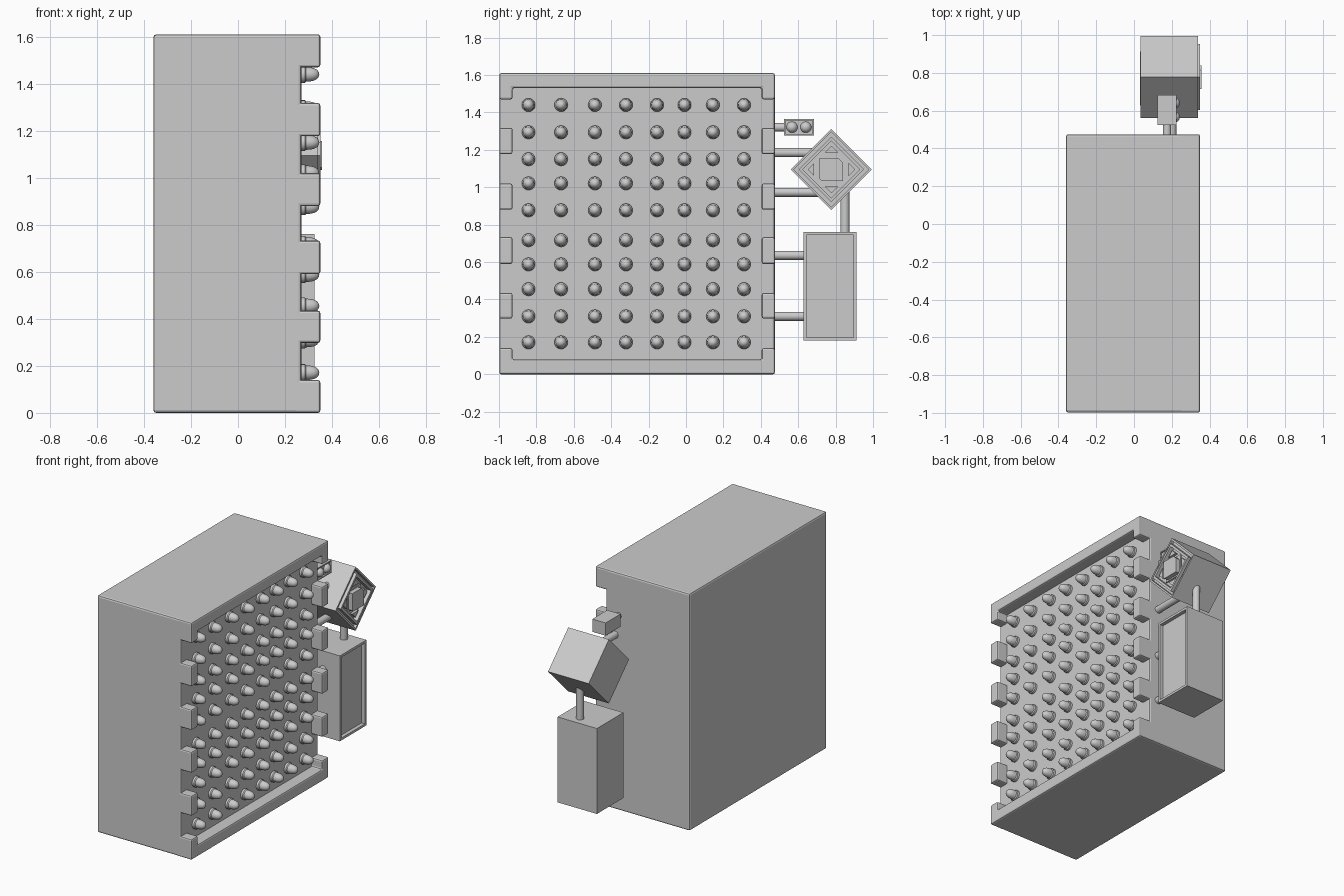
import bpy, bmesh
from math import pi, cos, sin
from mathutils import Matrix, Vector

if "Cube" in bpy.data.objects:
    bpy.data.objects.remove(bpy.data.objects["Cube"])


def finish(name, bm, bevel=0, smooth=False):
    bmesh.ops.recalc_face_normals(bm, faces=bm.faces)
    me = bpy.data.meshes.new(name)
    bm.to_mesh(me)
    bm.free()
    ob = bpy.data.objects.new(name, me)
    bpy.context.collection.objects.link(ob)
    if bevel:
        m = ob.modifiers.new("bevel", 'BEVEL')
        m.width = bevel
        m.segments = 2
        m.limit_method = 'ANGLE'
    if smooth:
        bpy.ops.object.select_all(action='DESELECT')
        ob.select_set(True)
        bpy.context.view_layer.objects.active = ob
        bpy.ops.object.shade_smooth_by_angle()
    return ob


def prism(name, pts, x0, x1, bevel=0):
    """Extrude a (y, z) outline along x."""
    bm = bmesh.new()
    f = bm.faces.new([bm.verts.new((x0, y, z)) for y, z in pts])
    ext = bmesh.ops.extrude_face_region(bm, geom=[f])['geom']
    bmesh.ops.translate(bm, vec=(x1 - x0, 0, 0),
                        verts=[v for v in ext if isinstance(v, bmesh.types.BMVert)])
    return finish(name, bm, bevel)


def box(name, x, y, z, bevel=0):
    return prism(name, [(y[0], z[0]), (y[1], z[0]), (y[1], z[1]), (y[0], z[1])], *x, bevel)


def panel_box(name, loc, size, steps, turn=0):
    """Box whose +x face is stepped by (inset, push) pairs."""
    bm = bmesh.new()
    bmesh.ops.create_cube(bm, size=1, matrix=Matrix.Diagonal((*size, 1)))
    face = max(bm.faces, key=lambda f: f.calc_center_median().x)
    for inset, push in steps:
        if inset:
            bmesh.ops.inset_region(bm, faces=[face], thickness=inset, use_even_offset=True)
        if push:
            new = bmesh.ops.extrude_discrete_faces(bm, faces=[face])['faces']
            face = new[0]
            bmesh.ops.translate(bm, vec=(push, 0, 0), verts=face.verts[:])
    bm.transform(Matrix.Translation(loc) @ Matrix.Rotation(turn, 4, 'X'))
    return finish(name, bm)


def rod(name, a, b, r=0.024):
    a, b = Vector(a), Vector(b)
    bm = bmesh.new()
    rot = (b - a).to_track_quat('Z', 'Y').to_matrix().to_4x4()
    bmesh.ops.create_cone(bm, cap_ends=True, segments=20, radius1=r, radius2=r,
                          depth=(b - a).length,
                          matrix=Matrix.Translation((a + b) / 2) @ rot)
    return finish(name, bm, smooth=True)


def stud(name, profile, loc, seg=20):
    """Lathe (radius, height) about the x axis."""
    bm = bmesh.new()
    vs = [bm.verts.new((h, r, 0)) for r, h in profile]
    es = [bm.edges.new(p) for p in zip(vs, vs[1:])]
    bmesh.ops.spin(bm, geom=vs + es, cent=(0, 0, 0), axis=(1, 0, 0), angle=2 * pi, steps=seg)
    bmesh.ops.remove_doubles(bm, verts=bm.verts, dist=1e-5)
    ob = finish(name, bm, smooth=True)
    ob.location = loc
    return ob


# main body slab
Y0, Y1, TOP = -0.998, 0.475, 1.61
box("main_body", (-0.36, 0.27), (Y0, Y1), (0, TOP), 0.012)

# top and bottom rim bars with turned-in corners
a, b = Y0 + 0.07, Y1 - 0.07
rim = [(Y0, 0), (Y1, 0), (Y1, 0.14), (b, 0.14), (b, 0.08), (a, 0.08), (a, 0.14), (Y0, 0.14)]
prism("bottom_rim", rim, 0.24, 0.35, 0.01)
prism("top_rim", [(y, TOP - z) for y, z in rim], 0.24, 0.35, 0.01)

# teeth along both vertical edges
for z0, z1 in ((1.177, 1.318), (0.88, 1.02), (0.59, 0.733), (0.298, 0.435)):
    box("front_tooth", (0.24, 0.35), (Y0, a), (z0, z1), 0.01)
    box("back_tooth", (0.24, 0.35), (b, Y1), (z0, z1), 0.01)

# grid of domed studs
dome = [(0.036, -0.01), (0.036, 0.014), (0.031, 0.02), (0.030, 0.036), (0.027, 0.052),
        (0.020, 0.066), (0.011, 0.073), (0, 0.076)]
first = None
for y in (-0.842, -0.668, -0.487, -0.321, -0.155, -0.008, 0.144, 0.31):
    for z in (1.44, 1.294, 1.15, 1.021, 0.877, 0.717, 0.588, 0.455, 0.31, 0.171):
        if first is None:
            first = stud("stud", dome, (0.27, y, z))
        else:
            ob = bpy.data.objects.new("stud", first.data)
            ob.location = (0.27, y, z)
            bpy.context.collection.objects.link(ob)

# connecting rods
for z, y in ((1.185, 0.68), (0.973, 0.72), (0.636, 0.65), (0.31, 0.65)):
    rod("side_rod", (0.2, 0.45, z), (0.2, y, z))
rod("small_rod", (0.175, 0.45, 1.321), (0.175, 0.55, 1.321), 0.022)
rod("upright_rod", (0.2, 0.85, 0.74), (0.2, 0.85, 1.06))

# small box with two domes
panel_box("small_box", (0.175, 0.604, 1.321), (0.1, 0.16, 0.086), [(0.008, 0), (0, -0.01)])
for y in (0.567, 0.641):
    stud("small_box_dome", [(0.03 * cos(t), 0.03 * sin(t)) for t in
                            (i * pi / 12 for i in range(6))] + [(0, 0.03)], (0.213, y, 1.321))

# lower box with recessed panel
panel_box("lower_box", (0.178, 0.77, 0.47), (0.295, 0.284, 0.58), [(0.016, 0), (0, -0.025)])

# diamond box with nested square frames
CY, CZ = 0.777, 1.095
panel_box("diamond_box", (0.1875, CY, CZ), (0.305, 0.307, 0.307),
          [(0.012, 0), (0, -0.02), (0.018, 0), (0, 0.03), (0.016, 0), (0, -0.03)], pi / 4)


def plate(name, pts, x1):
    prism(name, [(CY + y, CZ + z) for y, z in pts], 0.31, x1)


# centre plates and corner triangles of the diamond
h, c = 0.072, 0.062
plate("diamond_square", [(-h, -h), (h, -h), (h, h), (-h, h)], 0.328)
plate("diamond_centre", [(-c, -c + 0.01), (-c + 0.01, -c), (c, -c), (c, c - 0.025),
                         (c - 0.025, c), (-c, c)], 0.358)
for k in range(4):
    ca, sa = round(cos(k * pi / 2)), round(sin(k * pi / 2))
    tri = [(0.092, -0.035), (0.127, 0), (0.092, 0.035)]
    plate("diamond_triangle", [(y * ca - z * sa, y * sa + z * ca) for y, z in tri], 0.338)
